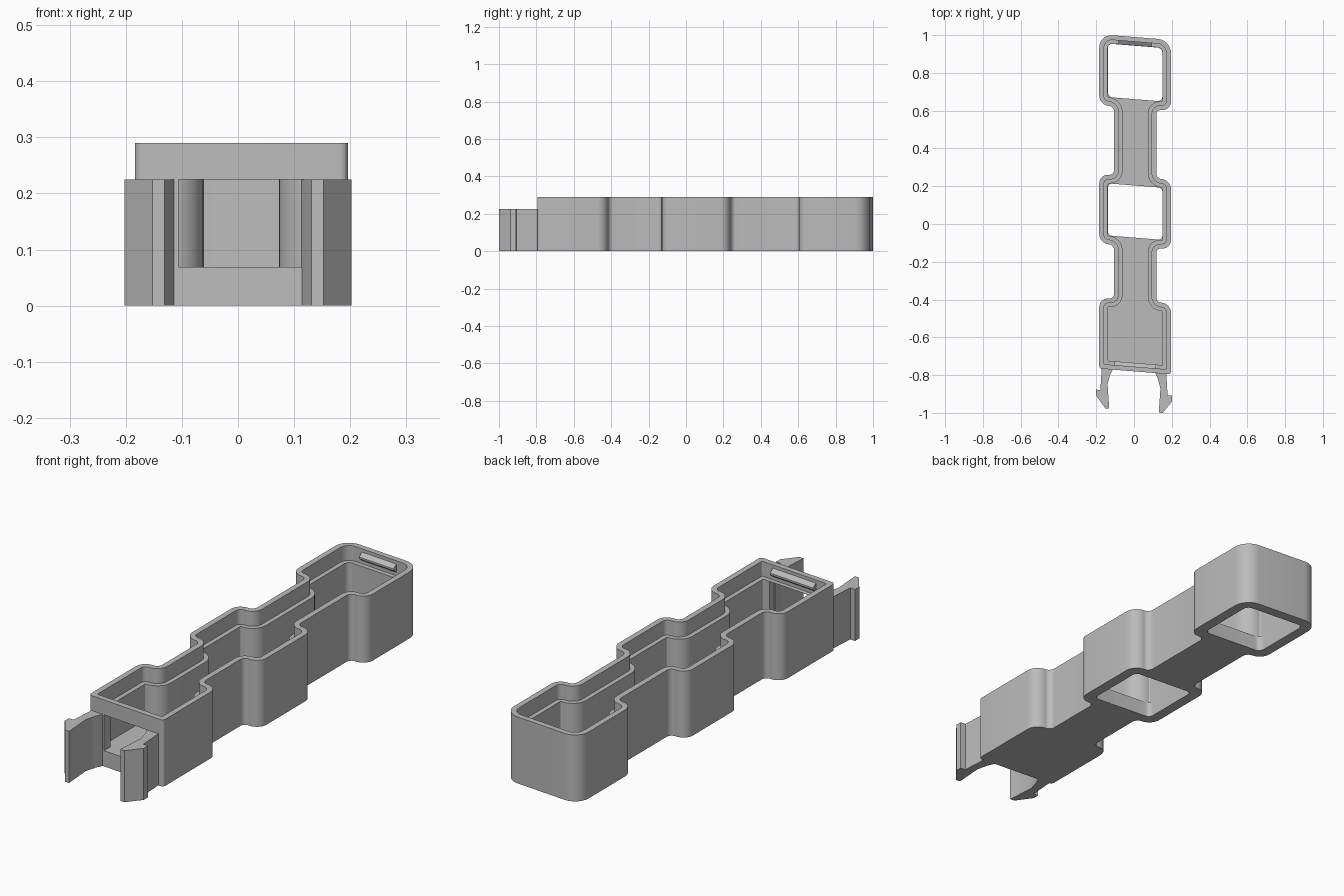
import bpy, bmesh, math
from mathutils import Vector

if "Cube" in bpy.data.objects:
    bpy.data.objects.remove(bpy.data.objects["Cube"])

SHEAR = 0.08          # slight skew of the whole part
CX = 0.006            # centre line
CELL, NECK = 0.19, 0.112
WALL, RIM = 0.045, 0.025
FLOOR, LEDGE, TOP = 0.068, 0.225, 0.29

grey = bpy.data.materials.new("plain_grey")
grey.diffuse_color = (0.5, 0.5, 0.5, 1)
grey.use_nodes = True
grey.node_tree.nodes["Principled BSDF"].inputs["Base Color"].default_value = grey.diffuse_color


def fillet(corners, steps=8):
    """Round each (x, y, radius) corner of a right-angled outline."""
    out = []
    for i, (x, y, r) in enumerate(corners):
        p = Vector((x, y))
        if r <= 0:
            out.append(p)
            continue
        a = (Vector(corners[i - 1][:2]) - p).normalized()
        b = (Vector(corners[(i + 1) % len(corners)][:2]) - p).normalized()
        c = p + (a + b) * r
        for k in range(steps + 1):
            t = math.pi / 2 * k / steps
            out.append(c - r * (b * math.cos(t) + a * math.sin(t)))
    return out


def finish(name, bm):
    bmesh.ops.recalc_face_normals(bm, faces=bm.faces)
    for v in bm.verts:
        v.co.y -= SHEAR * v.co.x
    me = bpy.data.meshes.new(name)
    bm.to_mesh(me)
    bm.free()
    me.materials.append(grey)
    ob = bpy.data.objects.new(name, me)
    bpy.context.collection.objects.link(ob)
    return ob


def prism(name, pts, z0, z1):
    """Upright extrusion of a plan outline."""
    bm = bmesh.new()
    face = bm.faces.new([bm.verts.new((p[0], p[1], z0)) for p in pts])
    ext = bmesh.ops.extrude_face_region(bm, geom=[face])
    for v in ext["geom"]:
        if isinstance(v, bmesh.types.BMVert):
            v.co.z = z1
    return finish(name, bm)


# right half of the plan: half width, y, inward y direction, radius (negative = concave)
HALF = [(CELL, -0.78, 1, 0.015), (CELL, -0.405, -1, 0.05), (NECK, -0.405, -1, -0.026),
        (NECK, -0.118, 1, -0.026), (CELL, -0.118, 1, 0.05), (CELL, 0.25, -1, 0.05),
        (NECK, 0.25, -1, -0.026), (NECK, 0.615, 1, -0.026), (CELL, 0.615, 1, 0.05),
        (CELL, 0.99, -1, 0.07)]


def plan(d):
    """Chain outline moved inward by d."""
    half = [(w - d, y + s * d, max(r - d, 0.005) if r > 0 else -r + d)
            for w, y, s, r in HALF]
    right = [(CX + w, y, r) for w, y, r in half]
    left = [(CX - w, y, r) for w, y, r in reversed(half)]
    return fillet(right + left)


def rect(w, y0, y1, r=0.0):
    return fillet([(CX + w, y0, r), (CX + w, y1, r), (CX - w, y1, r), (CX - w, y0, r)])


# tray body with pocket, lid ledge, two floor windows and the front opening
body = prism("tray_body", plan(0), 0, TOP)
inset = WALL + 0.001
cutters = [
    prism("pocket_cutter", plan(WALL), FLOOR, 0.4),
    prism("ledge_cutter", plan(RIM), LEDGE, 0.4),
    prism("middle_window_cutter",
          rect(CELL - inset, -0.118 + inset, 0.25 - inset, 0.022), -0.1, 0.15),
    prism("back_window_cutter",
          rect(CELL - inset, 0.615 + inset, 0.99 - inset, 0.025), -0.1, 0.15),
    prism("front_opening_cutter", rect(0.112, -0.9, -0.72), FLOOR + 0.0005, LEDGE - 0.0005),
]
for c in cutters:
    c.hide_render = True
    m = body.modifiers.new(c.name, "BOOLEAN")
    m.operation, m.solver, m.object = "DIFFERENCE", "EXACT", c
bpy.context.view_layer.update()
dg = bpy.context.evaluated_depsgraph_get()
mesh = bpy.data.meshes.new_from_object(body.evaluated_get(dg))
body.modifiers.clear()
body.data = mesh
for c in cutters:
    bpy.data.objects.remove(c)

# snap prongs at the front
PRONG = [(0.112, -0.765), (0.114, -0.782), (0.127, -0.81), (0.14, -0.86), (0.131, -0.988),
         (0.152, -0.988), (0.202, -0.922), (0.202, -0.893), (0.178, -0.893), (0.17, -0.765)]
for side, name in ((1, "right_prong"), (-1, "left_prong")):
    prism(name, [(side * x, y) for x, y in PRONG], 0, LEDGE)


# wedge ribs that hold the lid, inside both end walls
def rib(name, w, y, inward):
    bm = bmesh.new()
    prof = [(y - inward * 0.003, 0.237), (y + inward * 0.02, 0.254),
            (y + inward * 0.02, 0.262), (y - inward * 0.003, 0.278)]
    face = bm.faces.new([bm.verts.new((CX - w, py, pz)) for py, pz in prof])
    ext = bmesh.ops.extrude_face_region(bm, geom=[face])
    for v in ext["geom"]:
        if isinstance(v, bmesh.types.BMVert):
            v.co.x = CX + w
    finish(name, bm)


rib("front_lid_rib", 0.11, -0.78 + RIM, 1)
rib("back_lid_rib", 0.088, 0.99 - RIM, -1)

# smooth rounded corners, crisp edges
for ob in bpy.context.collection.objects:
    ob.data.shade_smooth()
    ob.data.set_sharp_from_angle(angle=math.radians(30))
